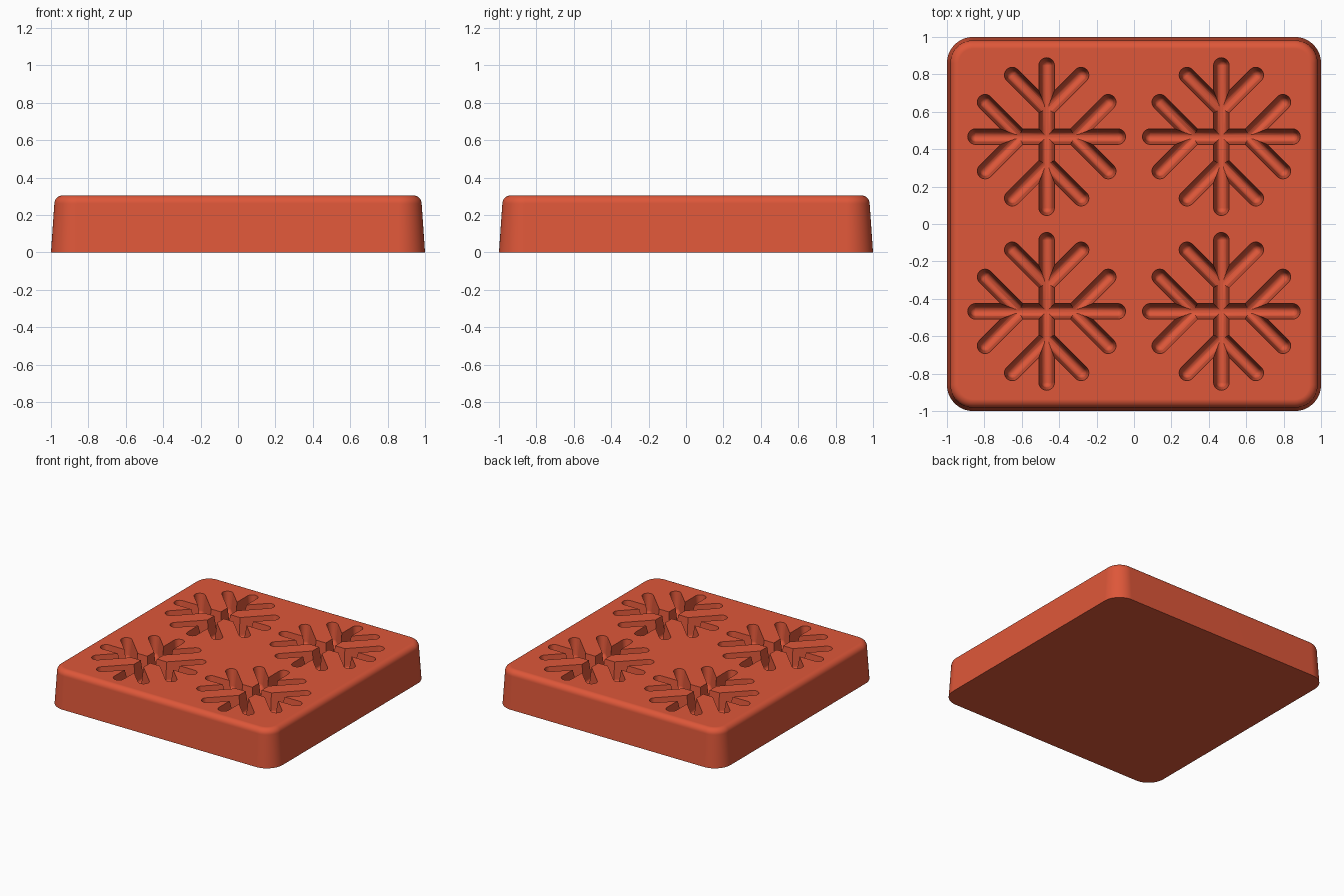
import bpy, bmesh
from math import sin, cos, pi, radians
from mathutils import Vector, Matrix

HEIGHT = 0.305
FILLET = 0.045

cube = bpy.data.objects.get("Cube")
if cube:
    bpy.data.objects.remove(cube, do_unlink=True)

clay = bpy.data.materials.new("terracotta red")
clay.use_nodes = True
colour = (0.73, 0.095, 0.041, 1)
clay.diffuse_color = colour
clay.node_tree.nodes["Principled BSDF"].inputs["Base Color"].default_value = colour


def make_object(name, bm):
    bmesh.ops.recalc_face_normals(bm, faces=bm.faces[:])
    mesh = bpy.data.meshes.new(name)
    bm.to_mesh(mesh)
    bm.free()
    mesh.materials.append(clay)
    obj = bpy.data.objects.new(name, mesh)
    bpy.context.collection.objects.link(obj)
    return obj


def rounded_square(inset, steps=12):
    """Outline of the block, pulled in by the given inset."""
    radius, centre = 0.14 - inset, 1 - 0.14
    points = []
    for corner in range(4):
        turn = Matrix.Rotation(corner * pi / 2, 2)
        for i in range(steps + 1):
            a = i / steps * pi / 2
            points.append(turn @ Vector((centre + radius * cos(a), centre + radius * sin(a))))
    return points


def add_groove(bm, start, end, depth, round_start):
    """Tapered round-bottomed bar: the hull of its cross-sections at both ends."""
    along = (end - start).normalized()
    side = Vector((-along.y, along.x))
    levels = [(0.044, -0.02), (0.042, 0.0), (0.028, depth - 0.028)]
    levels += [(0.028 * cos(a), depth - 0.028 + 0.028 * sin(a))
               for a in (radians(25), radians(50), radians(72))]
    verts = []
    for width, down in levels:
        z = HEIGHT - down
        for centre, direction, is_round in ((start, -along, round_start), (end, along, True)):
            count = 12 if is_round else 1
            for i in range(count + 1):
                a = i / count * pi
                p = centre + width * (cos(a) * side + (sin(a) * direction if is_round else Vector((0, 0))))
                verts.append(bm.verts.new((p.x, p.y, z)))
    for p in (start, end):
        verts.append(bm.verts.new((p.x, p.y, HEIGHT - depth)))
    result = bmesh.ops.convex_hull(bm, input=verts)
    spare = {v for v in result["geom_interior"] + result["geom_unused"]
             if isinstance(v, bmesh.types.BMVert)}
    bmesh.ops.delete(bm, geom=list(spare), context="VERTS")


# Block with drafted sides and a rounded top rim
profile = [(0.0, 0.0), (0.018, HEIGHT - FILLET)]
for i in range(1, 9):
    a = i / 8 * pi / 2
    profile.append((0.018 + FILLET * (1 - cos(a)), HEIGHT - FILLET * (1 - sin(a))))
bm = bmesh.new()
rings = [[bm.verts.new((p.x, p.y, z)) for p in rounded_square(inset)] for inset, z in profile]
for low, high in zip(rings, rings[1:]):
    for i in range(len(low)):
        j = (i + 1) % len(low)
        bm.faces.new((low[i], low[j], high[j], high[i]))
bm.faces.new(rings[0][::-1])
bm.faces.new(rings[-1])
block = make_object("snowflake_block", bm)

# Snowflake grooves: two crossing bars with a forked pair of branches on each arm
bm = bmesh.new()
for sx in (-1, 1):
    for sy in (-1, 1):
        middle = Vector((sx, sy)) * 0.467
        for quarter in range(4):
            turn = Matrix.Rotation(quarter * pi / 2, 2)
            tip = turn @ Vector((0, 0.38))
            if quarter < 2:
                add_groove(bm, middle - tip, middle + tip, 0.16, True)
            for s in (-1, 1):
                fork = turn @ Vector((0, 0.145))
                branch = turn @ Vector((s * 0.184, 0.329))
                add_groove(bm, middle + fork, middle + branch, 0.158, False)
cutter = make_object("groove_cutter", bm)
cutter.hide_render = True

# Carve the grooves, then discard the cutter
carve = block.modifiers.new("Carve", "BOOLEAN")
carve.operation = "DIFFERENCE"
carve.solver = "EXACT"
carve.use_self = True
carve.object = cutter
bpy.ops.object.select_all(action="DESELECT")
block.select_set(True)
bpy.context.view_layer.objects.active = block
bpy.ops.object.modifier_apply(modifier=carve.name)
bpy.data.objects.remove(cutter, do_unlink=True)

# Smooth curved surfaces while keeping the flats flat
bpy.ops.object.shade_smooth_by_angle(angle=radians(30))
weighted = block.modifiers.new("Flat faces", "WEIGHTED_NORMAL")
weighted.keep_sharp = True
